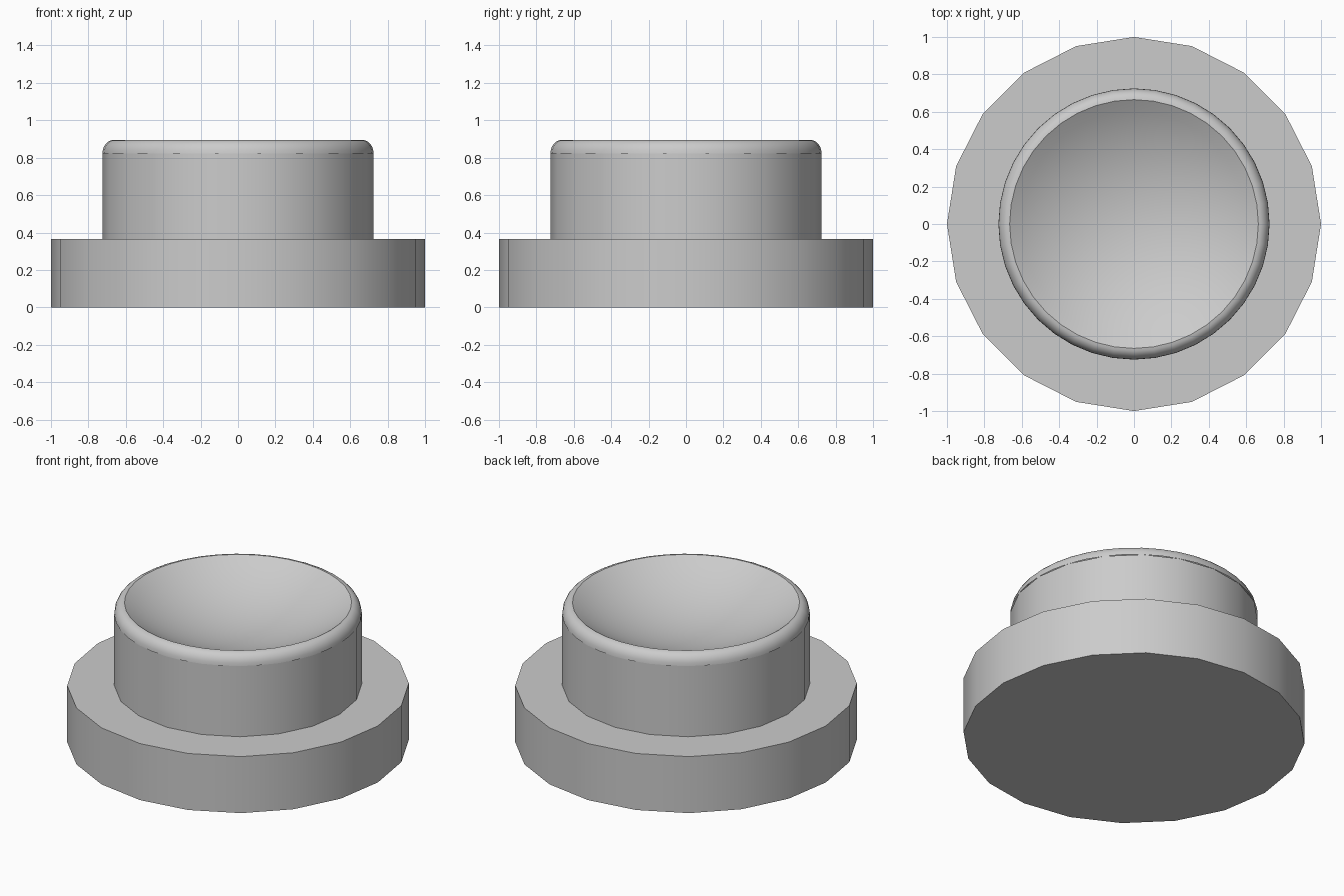
import bpy
import bmesh
from math import sin, cos, pi, radians, atan

if "Cube" in bpy.data.objects:
    bpy.data.objects.remove(bpy.data.objects["Cube"], do_unlink=True)

grey = bpy.data.materials.new("plain_grey")
grey.use_nodes = True
grey.diffuse_color = (0.6, 0.6, 0.6, 1)
grey.node_tree.nodes["Principled BSDF"].inputs["Base Color"].default_value = (0.6, 0.6, 0.6, 1)


def lathe(name, profile, sides):
    """Revolve (radius, height) points about z; zero radius closes to a point."""
    bm = bmesh.new()
    rings = []
    for r, z in profile:
        if r < 1e-5:
            rings.append([bm.verts.new((0, 0, z))] * sides)
        else:
            rings.append([bm.verts.new((r * cos(2 * pi * i / sides), r * sin(2 * pi * i / sides), z))
                          for i in range(sides)])
    for a, b in zip(rings, rings[1:]):
        for i in range(sides):
            j = (i + 1) % sides
            corners = list(dict.fromkeys([a[i], a[j], b[j], b[i]]))
            bm.faces.new(corners)
    mesh = bpy.data.meshes.new(name)
    bm.to_mesh(mesh)
    bm.free()
    mesh.materials.append(grey)
    obj = bpy.data.objects.new(name, mesh)
    bpy.context.collection.objects.link(obj)
    bpy.ops.object.select_all(action="DESELECT")
    obj.select_set(True)
    bpy.context.view_layer.objects.active = obj
    bpy.ops.object.shade_smooth_by_angle(angle=radians(30))
    return obj


BASE_TOP, WALL_TOP, RIM_TOP = 0.365, 0.822, 0.895
WALL_R, DISH_R, DISH_DEPTH = 0.725, 0.665, 0.2

# Wide flange at the bottom
lathe("base_flange", [(0, 0), (1, 0), (1, BASE_TOP), (0, BASE_TOP)], 20)

# Straight wall of the button
lathe("button_wall", [(WALL_R, BASE_TOP), (WALL_R, WALL_TOP)], 20)

# Rounded rim, then a spherical dish sunk into the top
rim = [(DISH_R + (WALL_R - DISH_R) * cos(a), WALL_TOP + (RIM_TOP - WALL_TOP) * sin(a))
       for a in (pi / 2 * k / 6 for k in range(7))]
slope = 2 * atan(DISH_DEPTH / DISH_R)
ball = DISH_R / sin(slope)
dish = [(ball * sin(slope * k / 10), RIM_TOP - DISH_DEPTH + ball * (1 - cos(slope * k / 10)))
        for k in range(9, -1, -1)]
lathe("button_cap", rim + dish, 40)
